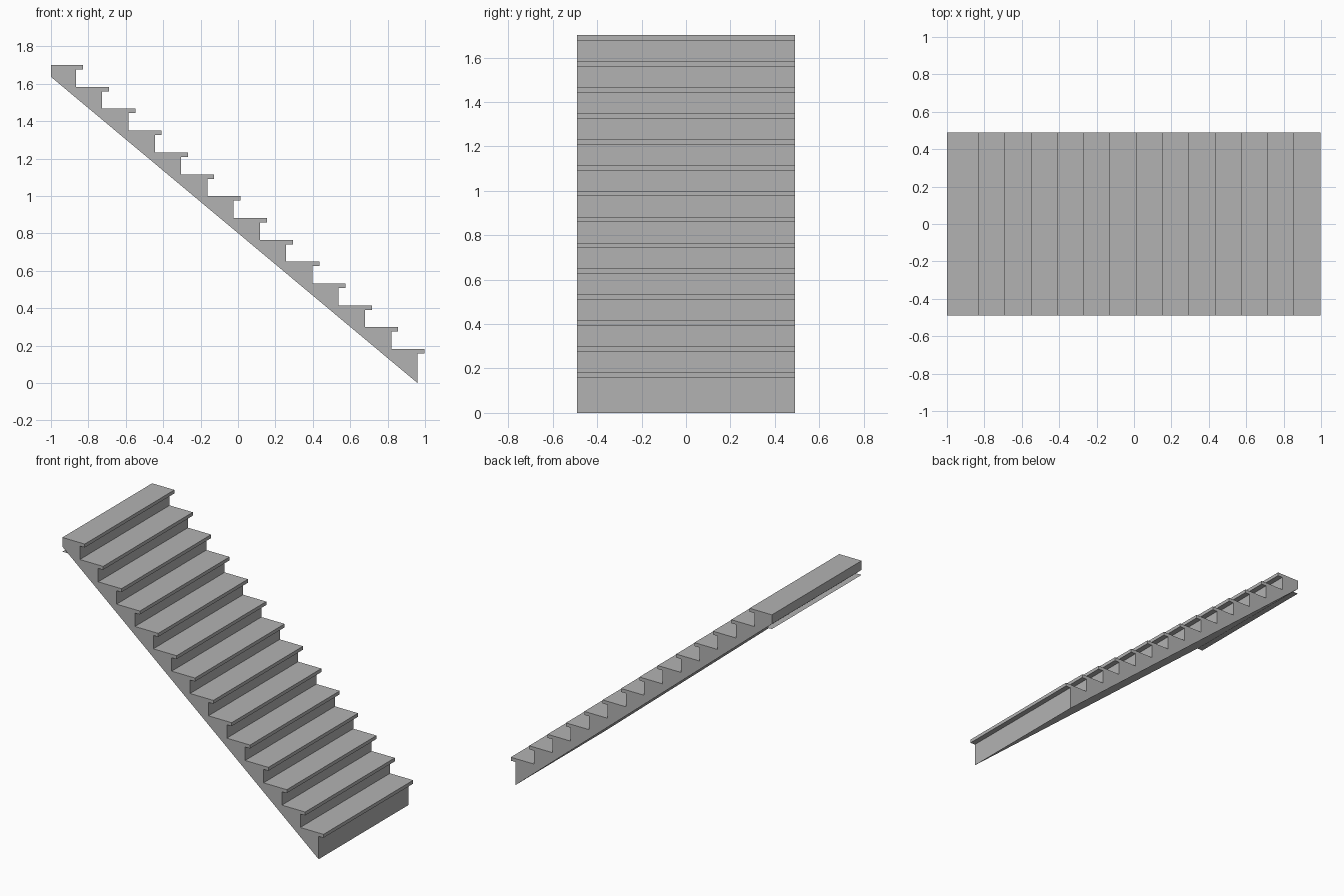
import bpy
import bmesh

STEPS = 14
GOING, RISE = 0.1405, 0.1168      # run and height of one step
NOSE, LIP = 0.037, 0.024          # tread overhang and thickness
FRONT_X, FIRST_TOP = 0.997, 0.182
BACK_X, BACK_Z = -1.0, 1.637
HALF_WIDTH = 0.49

if "Cube" in bpy.data.objects:
    bpy.data.objects.remove(bpy.data.objects["Cube"])

grey = bpy.data.materials.new("plain grey")
grey.use_nodes = True
colour = (0.45, 0.45, 0.45, 1)
grey.diffuse_color = colour
grey.node_tree.nodes["Principled BSDF"].inputs["Base Color"].default_value = colour


def sweep_across(name, outline, closed=True):
    """Sweep an (x, z) outline across the full width of the stairs."""
    bm = bmesh.new()
    verts = [bm.verts.new((x, -HALF_WIDTH, z)) for x, z in outline]
    if closed:
        source = [bm.faces.new(verts)]
        result = bmesh.ops.extrude_face_region(bm, geom=source, use_keep_orig=True)
    else:
        source = [bm.edges.new(pair) for pair in zip(verts, verts[1:])]
        result = bmesh.ops.extrude_edge_only(bm, edges=source)
    moved = [g for g in result["geom"] if isinstance(g, bmesh.types.BMVert)]
    bmesh.ops.translate(bm, verts=moved, vec=(0, 2 * HALF_WIDTH, 0))
    bmesh.ops.recalc_face_normals(bm, faces=bm.faces)
    mesh = bpy.data.meshes.new(name)
    bm.to_mesh(mesh)
    bm.free()
    mesh.materials.append(grey)
    obj = bpy.data.objects.new(name, mesh)
    bpy.context.collection.objects.link(obj)
    return obj


# Stair flight: riser, lip underside, nose and tread for each step
outline = [(FRONT_X - NOSE, 0)]
for i in range(STEPS):
    nose_x = FRONT_X - i * GOING
    top = FIRST_TOP + i * RISE
    riser_x = nose_x - NOSE
    next_x = riser_x - GOING if i < STEPS - 1 else BACK_X
    outline += [(riser_x, top - LIP), (nose_x, top - LIP), (nose_x, top), (next_x, top)]
outline.append((BACK_X, BACK_Z))
sweep_across("stair_flight", outline)

# Thin landing sheet tucked under the top end
sweep_across("landing_sheet", [(BACK_X, 1.602), (BACK_X + 0.045, 1.602)], closed=False)
